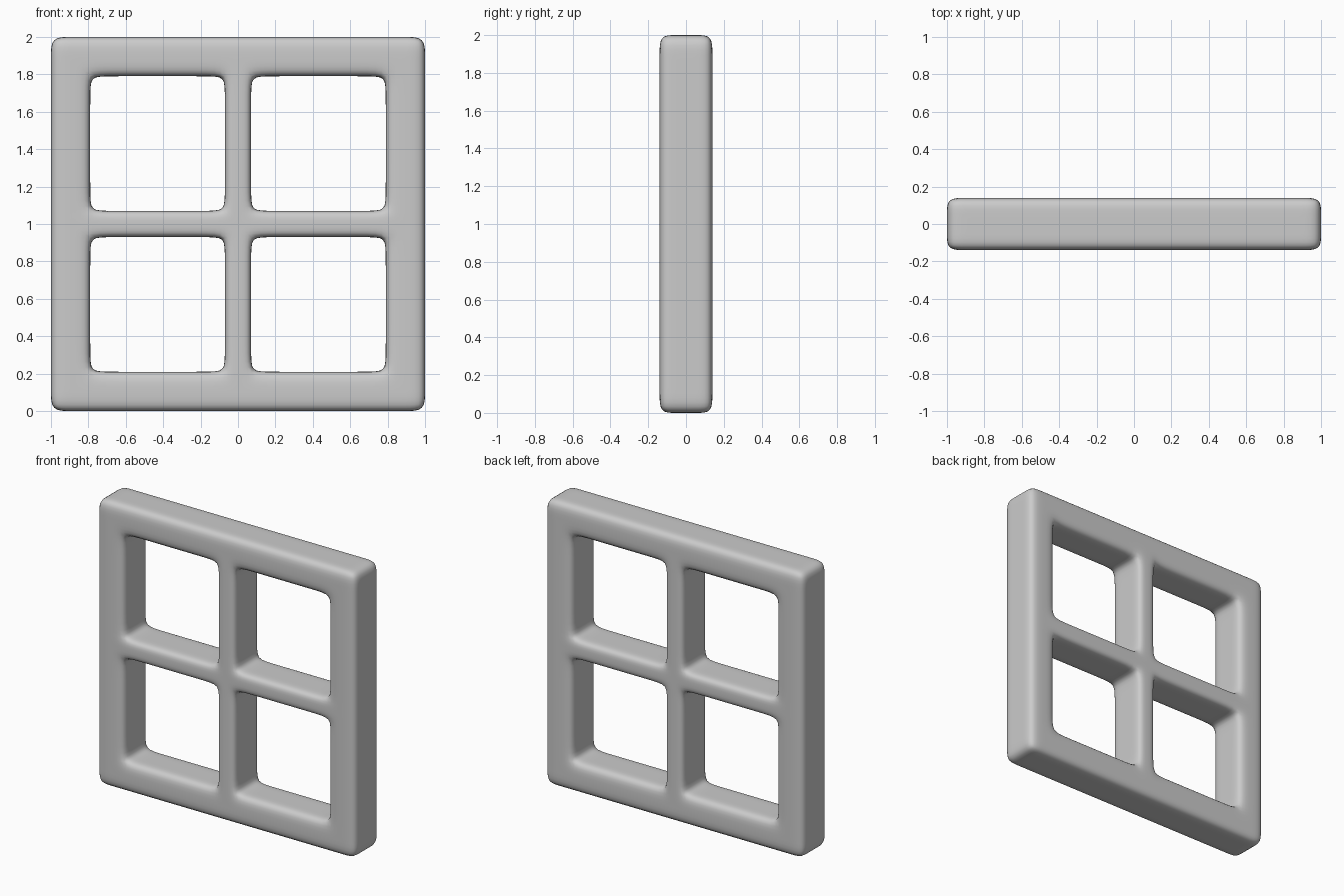
import bpy
import bmesh

cube = bpy.data.objects.get("Cube")
if cube:
    bpy.data.objects.remove(cube, do_unlink=True)

# Material
paint = bpy.data.materials.new("light grey")
paint.use_nodes = True
GREY = (0.6, 0.6, 0.6, 1)
paint.diffuse_color = GREY
paint.node_tree.nodes["Principled BSDF"].inputs["Base Color"].default_value = GREY

# Control lines: glazing bar, opening corners, frame centre line, outer edge
half = [0.07, 0.16, 0.70, 0.79, 0.895, 1.0]
across = [-v for v in reversed(half)] + [0] + half
depth = [-0.14, -0.06, 0.06, 0.14]
lines = (across, depth, across)


def is_opening(i):
    """True when the middle of a cell lies between a bar and the frame."""
    middle = abs(across[i] + across[i + 1]) / 2
    return half[0] < middle < half[3]


def solid(cell):
    inside = all(0 <= c < len(line) - 1 for c, line in zip(cell, lines))
    return inside and not (is_opening(cell[0]) and is_opening(cell[2]))


# Window frame: the outer skin of all solid cells
bm = bmesh.new()
verts = {}


def vert(key):
    if key not in verts:
        x, y, z = (line[k] for line, k in zip(lines, key))
        verts[key] = bm.verts.new((x, y, z + 1))
    return verts[key]


for i in range(len(across) - 1):
    for j in range(len(depth) - 1):
        for k in range(len(across) - 1):
            cell = (i, j, k)
            if not solid(cell):
                continue
            for axis in range(3):
                for side in (0, 1):
                    beside = list(cell)
                    beside[axis] += 2 * side - 1
                    if solid(beside):
                        continue
                    corners = []
                    for a, b in ((0, 0), (1, 0), (1, 1), (0, 1)):
                        key = list(cell)
                        key[axis] += side
                        key[(axis + 1) % 3] += a
                        key[(axis + 2) % 3] += b
                        corners.append(vert(tuple(key)))
                    bm.faces.new(corners if side else corners[::-1])

mesh = bpy.data.meshes.new("window_frame")
bm.to_mesh(mesh)
bm.free()
mesh.materials.append(paint)
frame = bpy.data.objects.new("window_frame", mesh)
bpy.context.collection.objects.link(frame)

# Rounded edges
soften = frame.modifiers.new("soften", "SUBSURF")
soften.levels = soften.render_levels = 2
mesh.shade_smooth()
